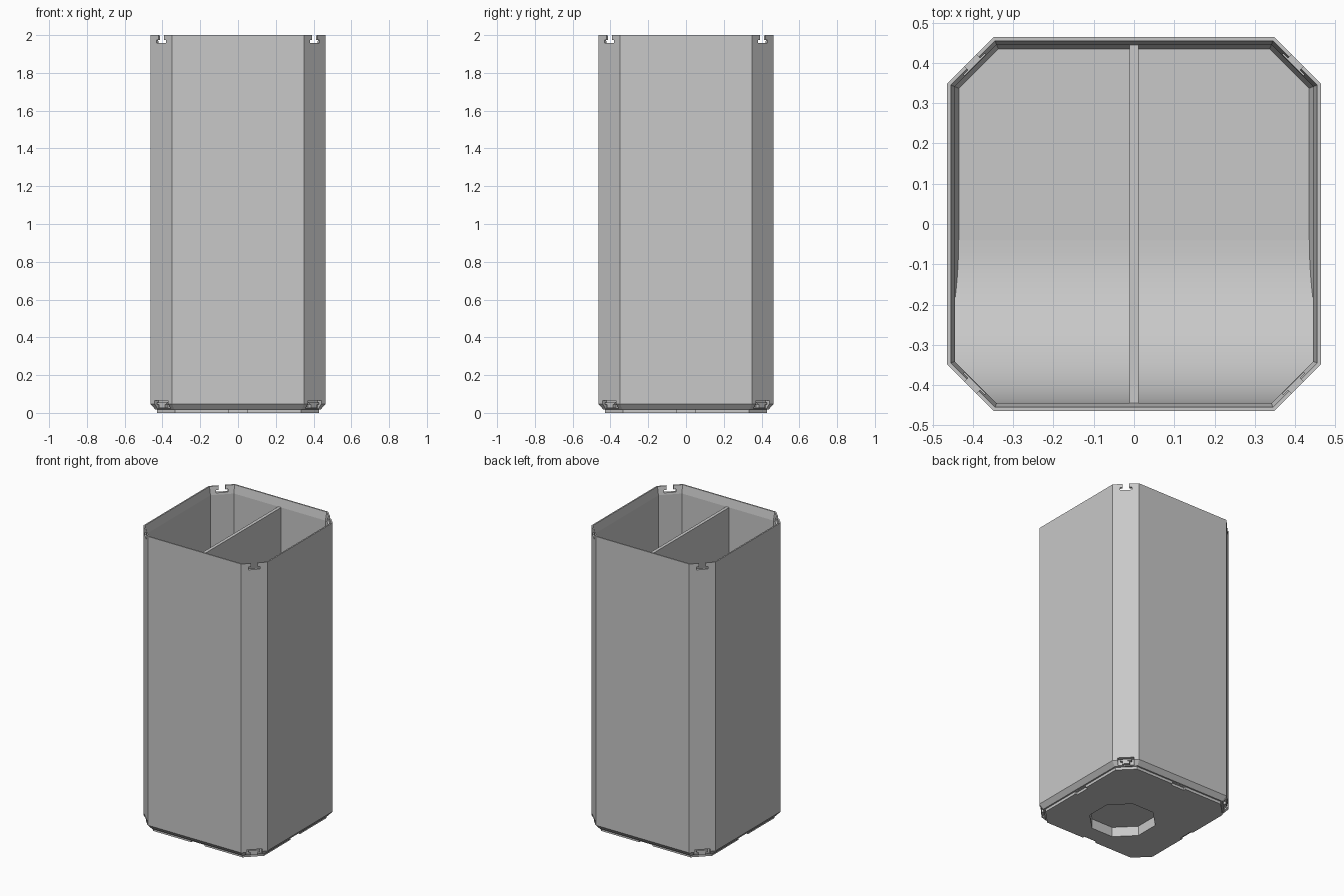
import bpy, bmesh, math
from mathutils import Matrix

old = bpy.data.objects.get("Cube")
if old:
    bpy.data.objects.remove(old, do_unlink=True)

grey = bpy.data.materials.new("light grey plastic")
grey.use_nodes = True
GREY = (0.58, 0.58, 0.58, 1)
grey.diffuse_color = GREY
grey.node_tree.nodes["Principled BSDF"].inputs["Base Color"].default_value = GREY

HALF, FLAT = 0.464, 0.349        # outer half width, half length of a flat side
FLOOR, LIP = 0.08, 1.945
CORNER = (HALF + FLAT) / math.sqrt(2)   # centre to corner face


def add_object(name, bm):
    bmesh.ops.recalc_face_normals(bm, faces=bm.faces)
    mesh = bpy.data.meshes.new(name)
    bm.to_mesh(mesh)
    bm.free()
    mesh.materials.append(grey)
    ob = bpy.data.objects.new(name, mesh)
    bpy.context.collection.objects.link(ob)
    return ob


def ring(inset):
    """Cut-corner square, moved inward by the inset."""
    a, b = HALF - inset, FLAT - inset * math.tan(math.pi / 8)
    return [(a, -b), (a, b), (b, a), (-b, a), (-a, b), (-a, -b), (-b, -a), (b, -a)]


def loft(name, profile):
    """Closed solid through (inset, height) rings."""
    bm = bmesh.new()
    rings = [[bm.verts.new((x, y, z)) for x, y in ring(i)] for i, z in profile]
    for low, high in zip(rings, rings[1:]):
        for k in range(8):
            n = (k + 1) % 8
            bm.faces.new((low[k], low[n], high[n], high[k]))
    bm.faces.new(rings[0])
    bm.faces.new(rings[-1])
    return add_object(name, bm)


def box(bm, centre, size, turn=0):
    m = (Matrix.Rotation(turn, 4, "Z") @ Matrix.Translation(centre)
         @ Matrix.Diagonal((*size, 1)))
    bmesh.ops.create_cube(bm, size=1, matrix=m)


def extrude(points, axis_vector, name):
    bm = bmesh.new()
    face = bm.faces.new([bm.verts.new(p) for p in points])
    grown = bmesh.ops.extrude_face_region(bm, geom=[face])["geom"]
    bmesh.ops.translate(bm, vec=axis_vector,
                        verts=[g for g in grown if isinstance(g, bmesh.types.BMVert)])
    return add_object(name, bm)


def boolean(target, tool, operation):
    mod = target.modifiers.new("cut", "BOOLEAN")
    mod.operation, mod.object, mod.solver = operation, tool, "EXACT"
    bpy.context.view_layer.objects.active = target
    bpy.ops.object.modifier_apply(modifier=mod.name)
    bpy.data.objects.remove(tool, do_unlink=True)


# Bin shell: foot, tapered base, walls, lead-in lip, cavity and floor
shell = loft("bin_shell", [
    (0.036, 0), (0.036, 0.018), (0.026, 0.018), (0, 0.048), (0, 2),
    (0.009, 2), (0.019, LIP), (0.019, FLOOR + 0.03), (0.029, FLOOR)])

QUARTERS = [k * math.pi / 2 for k in range(4)]
CORNERS = [q + math.pi / 4 for q in QUARTERS]

# Keyhole slots in the top corners: narrow stem over a wider bar
bm = bmesh.new()
for turn in CORNERS:
    box(bm, (CORNER, 0, 2), (0.12, 0.042, 0.06), turn)
boolean(shell, add_object("slot_stems", bm), "DIFFERENCE")
bm = bmesh.new()
for turn in CORNERS:
    box(bm, (CORNER, 0, 1.966), (0.12, 0.074, 0.018), turn)
boolean(shell, add_object("slot_bars", bm), "DIFFERENCE")

# Clip pockets in the bottom corners and notches in the foot
bm = bmesh.new()
for turn in CORNERS:
    box(bm, (CORNER, 0, 0.044), (0.06, 0.1, 0.042), turn)
for turn in QUARTERS:
    box(bm, (HALF - 0.036, 0, 0), (0.03, 0.1, 0.034), turn)
boolean(shell, add_object("base_cuts", bm), "DIFFERENCE")

# Eight-sided recess under the base
bm = bmesh.new()
bmesh.ops.create_cone(bm, cap_ends=True, segments=8, radius1=0.21, radius2=0.21, depth=0.13,
                      matrix=Matrix.Translation((0, -0.11, 0))
                      @ Matrix.Rotation(math.pi / 8, 4, "Z"))
boolean(shell, add_object("recess_cutter", bm), "DIFFERENCE")

# Small clips standing inside the corner pockets
bm = bmesh.new()
for turn in CORNERS:
    box(bm, (CORNER - 0.022, 0, 0.04), (0.03, 0.045, 0.03), turn)
    box(bm, (CORNER - 0.013, 0, 0.05), (0.016, 0.07, 0.012), turn)
add_object("corner_clips", bm)

# Curved scoop along the front of the floor, trimmed to the cavity
inner = HALF - 0.015
start = -0.04
radius = HALF - 0.019 + start
steps = 20
arc = []
for k in range(steps + 1):
    a = k / steps * math.pi / 2
    arc.append((-0.5, start - radius * math.sin(a),
                FLOOR + 0.001 + radius * (1 - math.cos(a))))
outline = arc + [(-0.5, -inner, arc[-1][2]), (-0.5, -inner, FLOOR - 0.005),
                 (-0.5, start, FLOOR - 0.005)]
scoop = extrude(outline, (1, 0, 0), "front_scoop")
boolean(scoop, loft("cavity_trim", [(0.015, 0.03), (0.015, 1)]), "INTERSECT")

# Divider between the two compartments
bm = bmesh.new()
box(bm, (0, 0, (FLOOR + LIP) / 2 - 0.005), (0.022, 2 * inner, LIP - FLOOR + 0.01))
add_object("divider", bm)

# Smooth the scoop, keep edges sharp
bpy.ops.object.select_all(action="DESELECT")
scoop.select_set(True)
bpy.context.view_layer.objects.active = scoop
bpy.ops.object.shade_smooth_by_angle(angle=math.radians(30))
